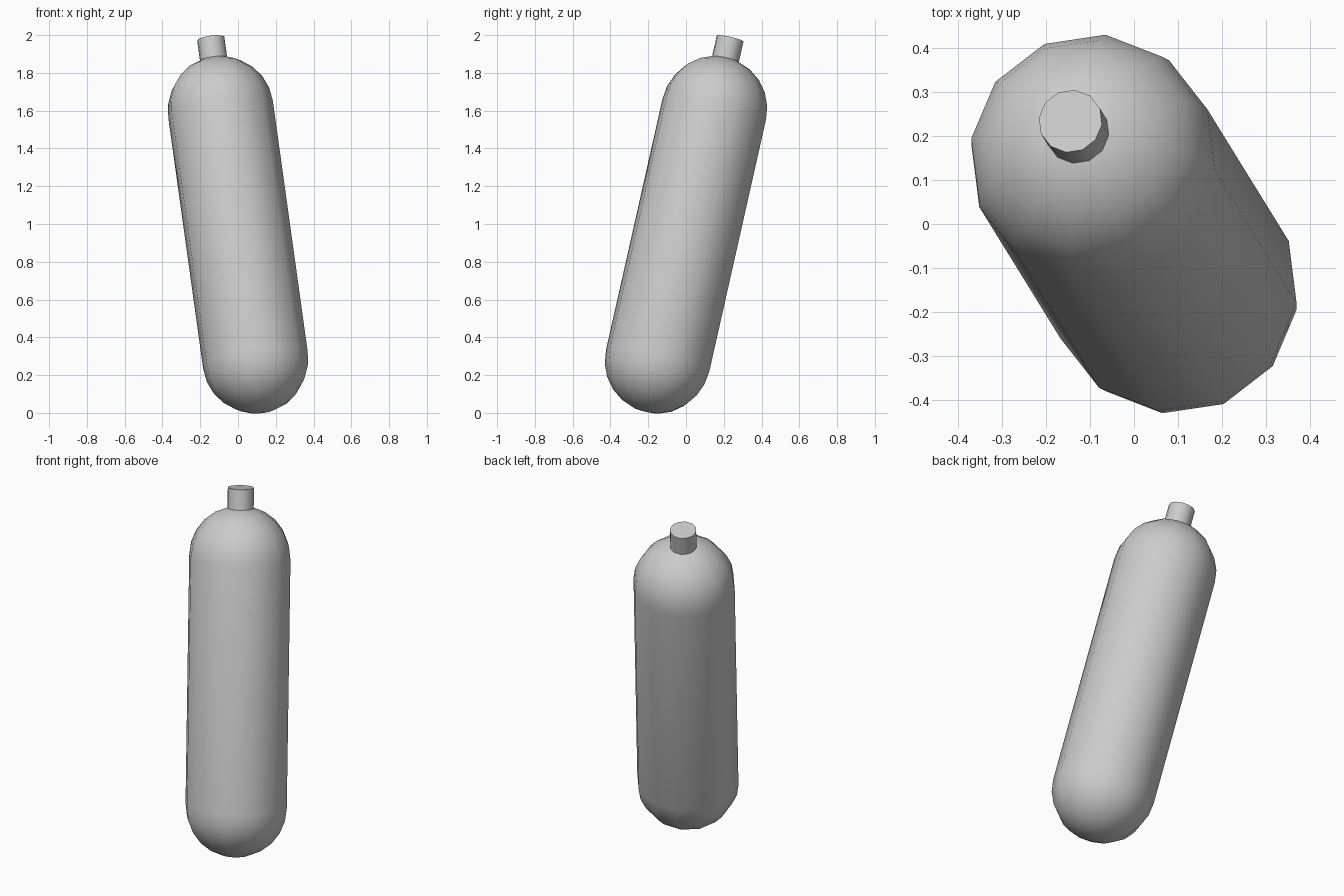
import bpy, bmesh, math
from mathutils import Vector, Matrix

if "Cube" in bpy.data.objects:
    bpy.data.objects.remove(bpy.data.objects["Cube"])

SIDES = 12
RADIUS = 0.282
HALF = 0.688      # half length of the straight body
CAP_STEPS = 6

# Leaning frame: local z runs along the tank axis
axis = Vector((-0.139, 0.225, 1)).normalized()
ref = Vector((0.277, -0.03, 0.045))
ref = (ref - axis * ref.dot(axis)).normalized()
frame = Matrix((ref, axis.cross(ref), axis)).transposed().to_4x4()
frame.translation = (0, 0, 0.943)


def lathe(name, profile, angle):
    """Revolve (radius, height) points around the leaning axis."""
    bm = bmesh.new()
    verts = [bm.verts.new((r, 0, z)) for r, z in profile]
    edges = [bm.edges.new(p) for p in zip(verts, verts[1:])]
    bmesh.ops.spin(bm, geom=verts + edges, cent=(0, 0, 0), axis=(0, 0, 1),
                   angle=2 * math.pi, steps=SIDES, use_merge=True)
    bmesh.ops.remove_doubles(bm, verts=bm.verts, dist=1e-5)
    bmesh.ops.holes_fill(bm, edges=bm.edges, sides=SIDES)
    bmesh.ops.recalc_face_normals(bm, faces=bm.faces)
    bm.transform(frame)
    mesh = bpy.data.meshes.new(name)
    bm.to_mesh(mesh)
    bm.free()
    ob = bpy.data.objects.new(name, mesh)
    bpy.context.collection.objects.link(ob)
    bpy.ops.object.select_all(action='DESELECT')
    ob.select_set(True)
    bpy.context.view_layer.objects.active = ob
    bpy.ops.object.shade_smooth_by_angle(angle=math.radians(angle))
    return ob


# Tank body: straight wall with a rounded cap at each end
cap = [(RADIUS * math.sin(a), HALF + RADIUS * math.cos(a))
       for a in (i * math.pi / 2 / CAP_STEPS for i in range(CAP_STEPS + 1))]
body = cap + [(r, -z) for r, z in reversed(cap)]
lathe("tank_body", body, 50)

# Short neck on top
lathe("neck", [(0.073, HALF + 0.22), (0.073, HALF + 0.386)], 40)
